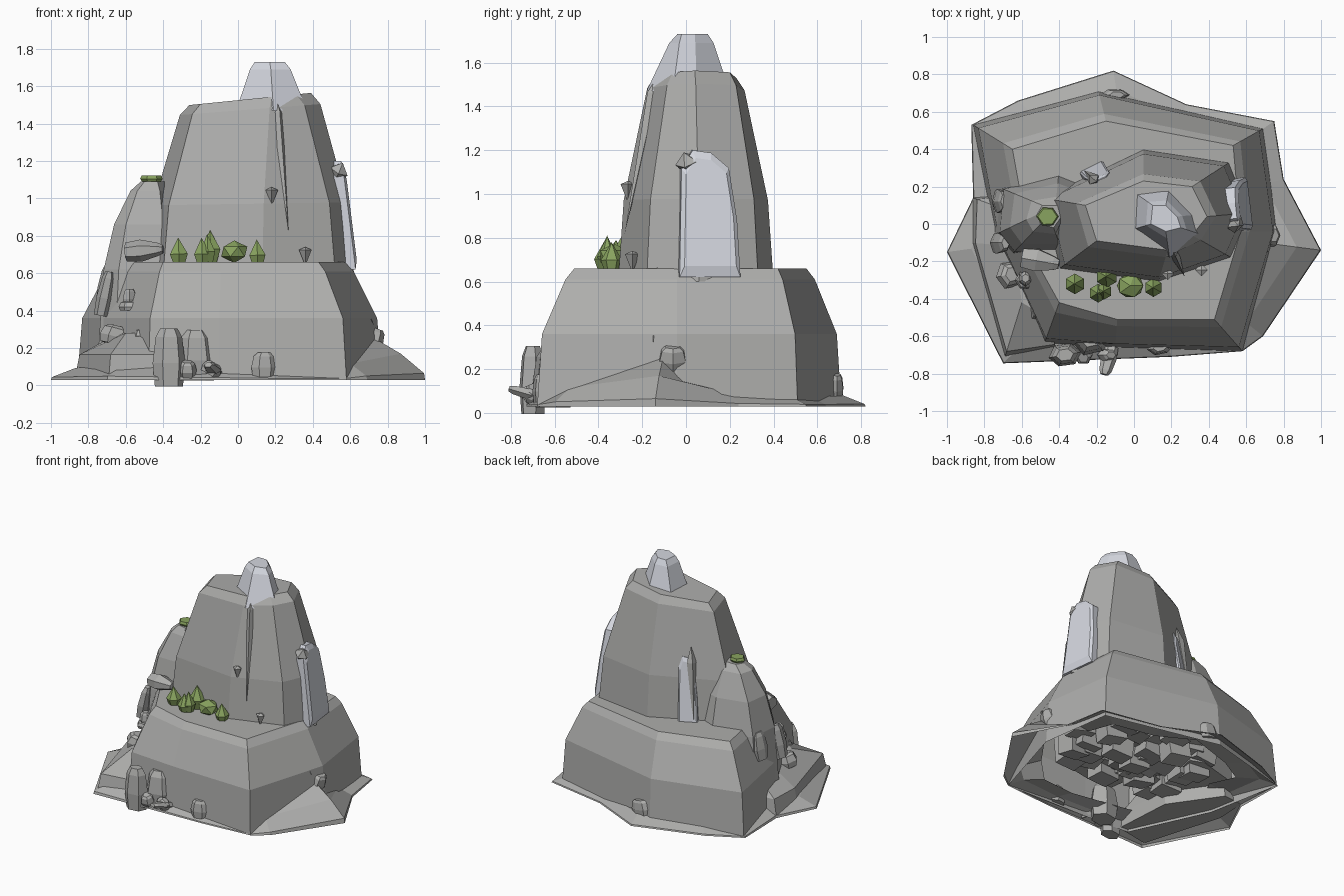
import bpy, bmesh, math, random
from mathutils import Vector, Matrix, Euler

if "Cube" in bpy.data.objects:
    bpy.data.objects.remove(bpy.data.objects["Cube"])
random.seed(4)


def material(name, rgb):
    m = bpy.data.materials.new(name)
    m.use_nodes = True
    m.diffuse_color = (*rgb, 1)
    m.node_tree.nodes["Principled BSDF"].inputs["Base Color"].default_value = (*rgb, 1)
    return m


ROCK = material("grey rock", (0.42, 0.42, 0.41))
PALE = material("pale rock", (0.66, 0.68, 0.74))
GREEN = material("leaf green", (0.25, 0.37, 0.115))


def finish(bm, name, mat):
    bmesh.ops.recalc_face_normals(bm, faces=bm.faces)
    me = bpy.data.meshes.new(name)
    bm.to_mesh(me)
    bm.free()
    me.materials.append(mat)
    ob = bpy.data.objects.new(name, me)
    bpy.context.collection.objects.link(ob)
    return ob


def loft(name, rings, mat, bottom=True, top=True):
    """Skin a stack of rings that share the same point count."""
    bm = bmesh.new()
    vs = [[bm.verts.new(p) for p in ring] for ring in rings]
    n = len(vs[0])
    for a, b in zip(vs, vs[1:]):
        for i in range(n):
            j = (i + 1) % n
            bm.faces.new((a[i], a[j], b[j], b[i]))
    if bottom:
        bm.faces.new(vs[0])
    if top:
        bm.faces.new(vs[-1])
    return finish(bm, name, mat)


def blend(low, high, steps, tilt=0):
    """Rings between two outlines; steps are (height, mix) pairs."""
    return [[(a + (c - a) * t, b + (d - b) * t, z + tilt * t * (a + (c - a) * t))
             for (a, b), (c, d) in zip(low, high)] for z, t in steps]


def rock(name, loc, size, rot=(0, 0, 0), mat=ROCK, taper=0.85, sides=6, jitter=0.1):
    """Chipped stone: a tapered prism with a chamfered crown."""
    rings = []
    turn = Euler([math.radians(a) for a in rot]).to_matrix()
    wobble = [1 + random.uniform(-jitter, jitter) for _ in range(sides)]
    for h, r in ((-0.5, 0.9), (-0.1, 1.05), (0.35, taper), (0.5, taper * 0.65)):
        ring = []
        for i, w in enumerate(wobble):
            a = math.tau * i / sides
            p = Vector((math.cos(a) * r * w * size[0] / 2, math.sin(a) * r * w * size[1] / 2, h * size[2]))
            ring.append(turn @ p + Vector(loc))
        rings.append(ring)
    return loft(name, rings, mat)


def spike(name, start, end, radius, mat=ROCK, sides=4, waist=0.3):
    """Double-ended crystal, widest at the waist."""
    bm = bmesh.new()
    a, b = Vector(start), Vector(end)
    rot = (b - a).to_track_quat('Z', 'Y').to_matrix()
    mid = a.lerp(b, waist)
    ring = [bm.verts.new(mid + rot @ Vector((math.cos(t) * radius, math.sin(t) * radius, 0)))
            for t in (math.tau * i / sides for i in range(sides))]
    lo, hi = bm.verts.new(a), bm.verts.new(b)
    for i in range(sides):
        j = (i + 1) % sides
        bm.faces.new((lo, ring[j], ring[i]))
        bm.faces.new((hi, ring[i], ring[j]))
    return finish(bm, name, mat)


# Lower block
base_low = [(-.48, -.64), (-.1, -.66), (.58, -.68), (.77, -.04), (.69, .51), (-.19, .71), (-.86, .53), (-.75, -.05)]
base_top = [(-.40, -.42), (-.09, -.51), (.43, -.51), (.57, -.04), (.53, .42), (-.15, .55), (-.65, .40), (-.55, -.15)]
loft("lower_block", blend(base_low, base_top, [(.03, 0), (.36, .13), (.61, .76), (.66, 1)]), ROCK, bottom=False)

# Main tower with slanted crown
tower_low = [(-.40, -.24), (.13, -.31), (.52, -.18), (.62, .06), (.51, .33), (.05, .40), (-.49, .14)]
tower_top = [(-.20, -.09), (.18, -.14), (.31, -.06), (.39, .04), (.31, .20), (.05, .23), (-.26, .10)]
loft("main_tower", blend(tower_low, tower_top, [(.60, 0), (.97, .15), (1.47, .78), (1.525, 1)], .10), ROCK)

# Pale peak
peak_low = [(-.01, -.03), (.19, -.18), (.37, -.06), (.34, .05), (.19, .20), (.0, .17)]
peak_top = [(.09, .0), (.17, -.04), (.25, -.02), (.23, .04), (.17, .10), (.10, .10)]
loft("peak", blend(peak_low, peak_top, [(1.47, 0), (1.69, .74), (1.73, 1)]), PALE)

# Side tower
side_low = [(-.66, -.17), (-.38, -.16), (-.30, .25), (-.40, .29), (-.73, .20), (-.75, -.06)]
side_top = [(-.50, .0), (-.43, -.02), (-.36, .08), (-.42, .10), (-.49, .10), (-.52, .05)]
loft("side_tower", blend(side_low, side_top, [(.15, 0), (.62, .14), (.86, .38), (1.04, .76), (1.09, 1)]), ROCK)

# Ground skirt: outline point and height where it meets the block
skirt = [(-.70, -.745, .15), (.20, -.71, .06), (.58, -.68, .06), (.69, -.60, .16), (1.0, -.14, .27), (.80, .24, .10),
         (.75, .55, .07), (.28, .64, .07), (-.11, .82, .08), (-.62, .66, .08), (-.87, .53, .07),
         (-.86, .14, .14), (-1.0, -.15, .11)]
loft("ground_skirt", [[(x, y, .03) for x, y, z in skirt],
                      [(x * .995, y * .995, .03 + z * .13) for x, y, z in skirt],
                      [(x * .87, y * .88, .04 + z * .48) for x, y, z in skirt],
                      [(x * .70, y * .72, z) for x, y, z in skirt]], ROCK, False, False)

# Raised left bank
bank_low = [(-.69, -.71), (-.42, -.66), (-.45, -.2), (-.7, .16), (-.86, .14), (-.87, -.10)]
bank_top = [(-.60, -.42), (-.46, -.5), (-.45, -.2), (-.62, .05), (-.64, .06), (-.64, -.12)]
loft("left_bank", blend(bank_low, bank_top, [(.05, 0), (.165, .1), (.28, 1)]), ROCK)


# Pale slabs set into the tower, leaning with its walls
def slab(name, foot, lean, along, width, height, thick):
    along, lean = Vector(along).normalized(), Vector(lean)
    out = Vector((along.y, -along.x, 0)) * thick
    shape = ((-.5, 0), (.5, 0), (.46, .45), (.34, .86), (.05, .98), (-.25, 1), (-.44, .85))
    face = [Vector(foot) + along * width * u + (lean + Vector((0, 0, height))) * v for u, v in shape]
    mid = sum(face, Vector()) / len(face)
    loft(name, [[p - out for p in face], face, [mid + (p - mid) * .85 + out * .15 for p in face]], PALE)


slab("right_slab", (.612, .11, .62), (-.07, -.01, 0), (-.12, 1, 0), .28, .58, .10)
slab("back_slab", (-.23, .305, .62), (.05, -.065, 0), (-1, -.5, 0), .14, .50, .06)
spike("back_slab_ridge", (-.27, .29, .62), (-.20, .225, 1.2), .034, ROCK, 4, .8)

# Cracks: slivers tapering downward
spike("tower_crack", (.27, -.28, .82), (.205, -.135, 1.53), .03, ROCK, 4, .9)
spike("block_crack", (.73, -.15, .32), (.53, -.13, .67), .02, ROCK, 4, .8)

# Small wall shards
for i, (x, y, z) in enumerate([(.18, -.265, 1.03), (.36, -.245, .71)]):
    spike(f"wall_shard_{i}", (x, y, z - .07), (x, y, z + .03), .034, ROCK, 4, .85)
spike("right_wall_knob", (.50, .03, 1.07), (.56, -.01, 1.19), .055, ROCK, 5, .65)

# Loose stones: position, size, rotation
stones = [
    ((-.37, -.70, .15), (.18, .13, .31), (0, 0, 10)), ((-.23, -.61, .16), (.21, .18, .27), (0, 0, 10)),
    ((-.27, -.70, .09), (.10, .10, .08), (20, 0, 0)), ((-.14, -.70, .09), (.10, .07, .07), (0, 30, 0)),
    ((.14, -.66, .11), (.13, .08, .13), (0, 0, 10)), ((.73, -.06, .25), (.10, .14, .11), (0, 20, 0)),
    ((-.1, .69, .12), (.14, .06, .11), (0, 10, 0)),
    ((-.58, -.29, .47), (.08, .08, .09), (0, 0, 30)), ((-.58, -.30, .425), (.11, .10, .05), (0, 0, 0)),
    ((-.66, -.27, .27), (.16, .15, .10), (0, 15, 10)), ((-.71, -.10, .49), (.08, .12, .24), (0, 12, 0)),
    ((-.71, .12, .54), (.07, .14, .20), (0, 10, 0)), ((-.50, -.45, .27), (.13, .12, .07), (0, 0, 50)),
]
for i, (loc, size, rot) in enumerate(stones):
    rock(f"stone_{i}", loc, size, rot)
rock("front_shard", (-.14, -.73, .09), (.08, .05, .16), (75, 0, -15))
rock("side_wedge", (-.50, -.20, .72), (.11, .13, .20), (0, 85, -10), ROCK, .65)

# Green crystals on the ledge and side tower
for i, (x, y, top, r) in enumerate([(-.31, -.32, .79, .055), (-.185, -.37, .79, .05), (-.14, -.28, .83, .06),
                                    (-.155, -.36, .81, .045), (.11, -.34, .78, .05)]):
    spike(f"green_crystal_{i}", (x, y, .56), (x - .01, y, top), r, GREEN, 6, .62)

bm = bmesh.new()
bmesh.ops.create_icosphere(bm, subdivisions=1, radius=1,
                           matrix=Matrix.Translation((-.02, -.33, .715)) @ Matrix.Diagonal((.078, .072, .06, 1)))
finish(bm, "green_bush", GREEN)
rock("side_tower_moss", (-.46, .04, 1.10), (.11, .11, .045), (180, 0, 0), GREEN, .8)

# Rubble packed in the hollow underside
bm = bmesh.new()
for i in range(60):
    a, r = i * 2.4, math.sqrt(i / 60)
    spot = Vector((math.cos(a) * r * .54, math.sin(a) * r * .43, .31 + random.uniform(-.11, .09)))
    turn = Euler([random.uniform(-.15, .15) for _ in range(3)]).to_matrix().to_4x4()
    bmesh.ops.create_cube(bm, size=1, matrix=Matrix.Translation(spot) @ turn @ Matrix.Diagonal((.17, .14, .24, 1)))
finish(bm, "underside_rubble", ROCK)
